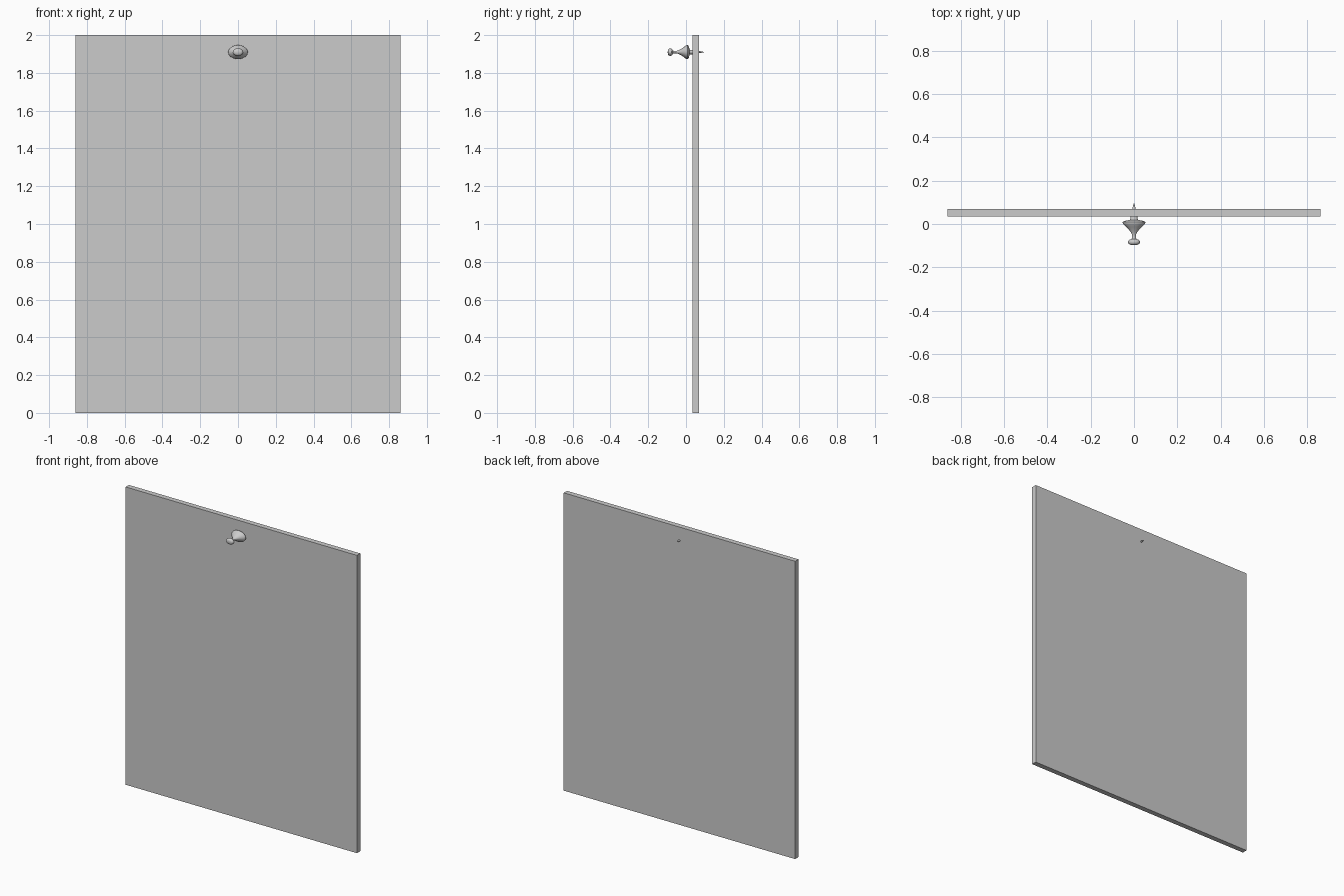
import bpy, bmesh, math

if "Cube" in bpy.data.objects:
    bpy.data.objects.remove(bpy.data.objects["Cube"])

PIN_Z = 1.91      # height of the pin axis
FLATTEN = 0.71    # the pin is oval: lower than it is wide


def lathe(name, profile, sides=32):
    """Turn (radius, y) points around the y axis into an oval closed solid."""
    bm = bmesh.new()
    rings = []
    for r, y in profile:
        if r == 0:
            rings.append([bm.verts.new((0, y, 0))] * sides)
        else:
            rings.append([bm.verts.new((r * math.cos(2 * math.pi * i / sides), y,
                                        r * FLATTEN * math.sin(2 * math.pi * i / sides)))
                          for i in range(sides)])
    for a, b in zip(rings, rings[1:]):
        for i in range(sides):
            j = (i + 1) % sides
            bm.faces.new(list(dict.fromkeys((a[i], a[j], b[j], b[i]))))
    bmesh.ops.recalc_face_normals(bm, faces=bm.faces)
    mesh = bpy.data.meshes.new(name)
    bm.to_mesh(mesh)
    bm.free()
    obj = bpy.data.objects.new(name, mesh)
    bpy.context.collection.objects.link(obj)
    obj.location.z = PIN_Z
    bpy.ops.object.select_all(action='DESELECT')
    obj.select_set(True)
    bpy.context.view_layer.objects.active = obj
    bpy.ops.object.shade_smooth_by_angle(angle=math.radians(40))
    return obj


# Flat sheet
bpy.ops.mesh.primitive_cube_add(size=1, location=(0, 0.052, 1))
sheet = bpy.context.object
sheet.name = "sheet"
sheet.scale = (1.72, 0.035, 2)
bpy.ops.object.transform_apply(location=False, rotation=False, scale=True)

# Pin handle: knob, waist, flared skirt and collar
lathe("pin_handle", [
    (0, -0.097), (0.016, -0.096), (0.024, -0.092), (0.028, -0.085),
    (0.027, -0.078), (0.021, -0.073), (0.012, -0.070), (0.009, -0.064),
    (0.009, -0.050), (0.012, -0.042), (0.022, -0.028), (0.035, -0.014),
    (0.047, -0.003), (0.052, 0.004), (0.052, 0.009), (0.045, 0.014),
    (0.030, 0.017), (0.019, 0.019), (0.016, 0.025), (0.016, 0.036), (0, 0.036)])

# Needle that pokes out behind the sheet
lathe("pin_needle", [(0, 0.03), (0.008, 0.03), (0.007, 0.075), (0, 0.098)], 16)
